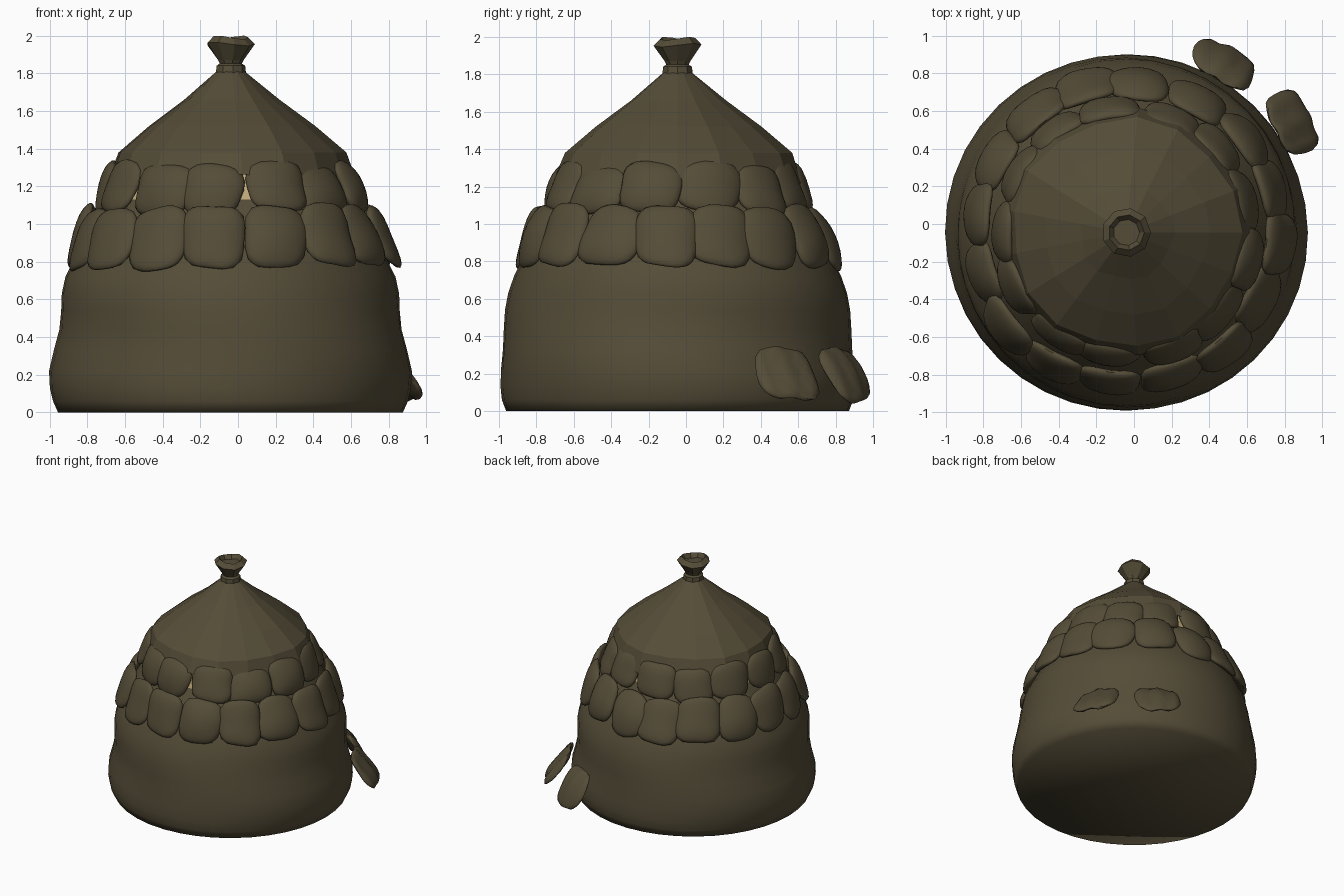
import bpy, bmesh, math, random
from mathutils import Vector

random.seed(4)
old = bpy.data.objects.get("Cube")
if old:
    bpy.data.objects.remove(old, do_unlink=True)

CENTRE = Vector((-0.04, -0.045, 0))


def material(name, colour):
    m = bpy.data.materials.new(name)
    m.use_nodes = True
    m.diffuse_color = (*colour, 1)
    m.node_tree.nodes["Principled BSDF"].inputs["Base Color"].default_value = (*colour, 1)
    return m


BROWN = material("dark brown", (0.09, 0.073, 0.039))
STRAW = material("pale straw", (0.55, 0.42, 0.2))


def finish(name, bm, mat, angle=None):
    bmesh.ops.recalc_face_normals(bm, faces=bm.faces)
    mesh = bpy.data.meshes.new(name)
    bm.to_mesh(mesh)
    bm.free()
    mesh.materials.append(mat)
    obj = bpy.data.objects.new(name, mesh)
    bpy.context.collection.objects.link(obj)
    if angle:
        bpy.ops.object.select_all(action='DESELECT')
        obj.select_set(True)
        bpy.context.view_layer.objects.active = obj
        bpy.ops.object.shade_smooth_by_angle(angle=math.radians(angle))
    return obj


def lathe(name, profile, sides, mat, wobble=None, angle=None, caps=(False, False)):
    """Rings of (radius, height) joined into a skin, with optional uneven radius."""
    bm = bmesh.new()
    rings = []
    for r, z in profile:
        ring = []
        for i in range(sides):
            a = math.tau * i / sides
            dr, dz = wobble(a, z) if wobble else (0, 0)
            ring.append(bm.verts.new(CENTRE + Vector(
                ((r + dr) * math.cos(a), (r + dr) * math.sin(a), z + dz))))
        rings.append(ring)
    for low, high in zip(rings, rings[1:]):
        for i in range(sides):
            j = (i + 1) % sides
            bm.faces.new((low[i], low[j], high[j], high[i]))
    if caps[0]:
        bm.faces.new(rings[0][::-1])
    if caps[1]:
        bm.faces.new(rings[-1])
    return finish(name, bm, mat, angle)


def plate(bm, a, centre, w, h, t, tilt, curve=0.8, ridge=0.0):
    """One rounded uneven slab, facing outward at angle a and leaning by tilt."""
    u_dir = Vector((-math.sin(a), math.cos(a), 0))
    out = Vector((math.cos(a), math.sin(a), 0))
    up = Vector((0, 0, 1))
    n_dir = out * math.cos(tilt) + up * math.sin(tilt)
    v_dir = up * math.cos(tilt) - out * math.sin(tilt)
    phases = [random.uniform(0, math.tau) for _ in range(3)]
    for vert in bmesh.ops.create_icosphere(bm, subdivisions=3, radius=1)["verts"]:
        x, y, z = vert.co
        b = math.atan2(y, x)
        f = (math.cos(b) ** 4 + math.sin(b) ** 4) ** -0.17
        f *= 1 + sum(0.03 * math.sin((k + 2) * b + p) for k, p in enumerate(phases))
        u, v = x * f * w / 2, y * f * h / 2
        n = z * t / 2 - curve * u * u + ridge * math.sin(45 * u + phases[0])
        n += 0.008 * math.sin(14 * v + phases[1])
        vert.co = centre + u_dir * u + v_dir * v + n_dir * n


def scale_row(name, count, offset, radius, height, w, h, tilt):
    bm = bmesh.new()
    for i in range(count):
        a = offset + math.tau * i / count + random.uniform(-0.03, 0.03)
        r = radius + random.uniform(-0.012, 0.015)
        c = CENTRE + Vector((r * math.cos(a), r * math.sin(a),
                             height + random.uniform(-0.015, 0.015)))
        plate(bm, a, c, w * random.uniform(0.93, 1.06), h, 0.09,
              math.radians(tilt + random.uniform(-4, 4)))
    return finish(name, bm, BROWN, 50)


# Sagging sack body with soft folds and a closed base
def folds(a, z):
    s = math.sin(math.pi * min(z / 0.8, 1))
    return 0.014 * s * math.sin(2 * a + 9 * z), 0


lathe("sack_body",
      [(0.915, 0), (0.94, 0.06), (0.952, 0.13), (0.953, 0.22), (0.935, 0.33),
       (0.918, 0.44), (0.91, 0.54), (0.9, 0.63), (0.875, 0.72), (0.83, 0.81),
       (0.77, 0.92), (0.71, 1.03), (0.65, 1.13)],
      40, BROWN, folds, 120, (True, False))

# Straw lining that peeks between the upper scales
lathe("straw_lining", [(0.66, 1.08), (0.635, 1.18), (0.6, 1.3)], 32, STRAW)

# Two overlapping rows of scales
scale_row("lower_scales", 16, -math.pi / 2 - 0.1, 0.805, 0.935, 0.355, 0.36, 23)
scale_row("upper_scales", 13, -math.pi / 2 - 0.12, 0.66, 1.19, 0.345, 0.29, 22)


# Faceted conical roof with a short skirt
def facets(a, z):
    amount = 0.012 if z < 1.7 else 0
    return amount * math.sin(5 * a + 1), (0.025 * math.sin(3 * a) if z < 1.3 else 0)


lathe("roof_cone",
      [(0.655, 1.24), (0.605, 1.38), (0.44, 1.52), (0.25, 1.66), (0.075, 1.81)],
      17, BROWN, facets)

# Tied knot and flared tuft on the top
lathe("knot_band", [(0.06, 1.79), (0.082, 1.805), (0.078, 1.84), (0.055, 1.855)],
      9, BROWN)
lathe("top_tuft",
      [(0.055, 1.84), (0.07, 1.87), (0.13, 1.955), (0.095, 1.99), (0.07, 1.955)],
      9, BROWN, lambda a, z: (0, 0.01 * math.sin(2 * a) if z > 1.9 else 0),
      caps=(False, True))

# Two fallen scales leaning by the back left of the base
bm = bmesh.new()
for angle, x, y in ((58, 0.48, 0.855), (28, 0.84, 0.54)):
    plate(bm, math.radians(angle), Vector((x, y, 0.2)), 0.35, 0.35, 0.07,
          math.radians(33), 0.5, 0.008)
finish("fallen_scales", bm, BROWN, 50)
